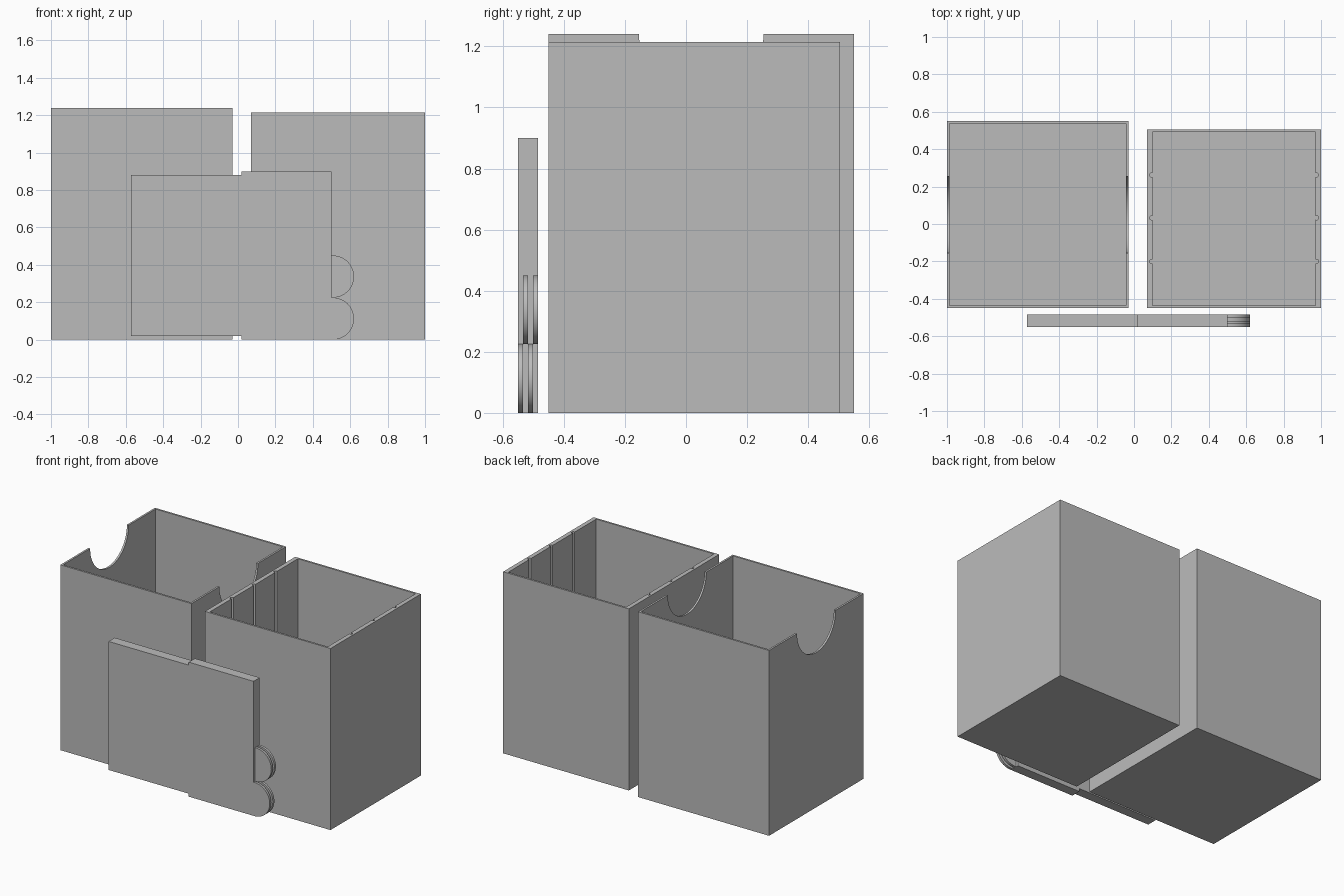
import bpy
import bmesh
import math
from mathutils import Matrix, Vector

cube = bpy.data.objects.get("Cube")
if cube:
    bpy.data.objects.remove(cube, do_unlink=True)

GREY = (0.5, 0.5, 0.5, 1.0)
grey = bpy.data.materials.new("plain_grey")
grey.use_nodes = True
grey.diffuse_color = GREY
grey.node_tree.nodes["Principled BSDF"].inputs["Base Color"].default_value = GREY


def to_object(name, bm):
    bmesh.ops.recalc_face_normals(bm, faces=bm.faces)
    mesh = bpy.data.meshes.new(name)
    bm.to_mesh(mesh)
    bm.free()
    mesh.materials.append(grey)
    obj = bpy.data.objects.new(name, mesh)
    bpy.context.collection.objects.link(obj)
    return obj


def block(name, low, high):
    low, high = Vector(low), Vector(high)
    bm = bmesh.new()
    place = Matrix.Translation((low + high) / 2) @ Matrix.Diagonal((*(high - low), 1))
    bmesh.ops.create_cube(bm, size=1, matrix=place)
    return to_object(name, bm)


def cylinder(name, centre, radius, length, axis, sides):
    bm = bmesh.new()
    turn = Matrix.Rotation(math.pi / 2, 4, "Y") if axis == "X" else Matrix()
    bmesh.ops.create_cone(bm, cap_ends=True, segments=sides, radius1=radius, radius2=radius,
                          depth=length, matrix=Matrix.Translation(centre) @ turn)
    return to_object(name, bm)


def activate(obj):
    bpy.ops.object.select_all(action="DESELECT")
    obj.select_set(True)
    bpy.context.view_layer.objects.active = obj


def cut(obj, cutter):
    activate(obj)
    mod = obj.modifiers.new("cut", "BOOLEAN")
    mod.operation = "DIFFERENCE"
    mod.solver = "EXACT"
    mod.object = cutter
    bpy.ops.object.modifier_apply(modifier=mod.name)
    bpy.data.objects.remove(cutter, do_unlink=True)


def smooth(obj):
    activate(obj)
    bpy.ops.object.shade_smooth_by_angle(angle=math.radians(30))


def open_box(name, low, high, side_wall, wall):
    box = block(name, low, high)
    inside_low = Vector(low) + Vector((side_wall, wall, wall))
    inside_high = Vector((high[0] - side_wall, high[1] - wall, high[2] + 0.2))
    cut(box, block("hollow_cutter", inside_low, inside_high))
    return box


# Outer sleeve with a half-round finger notch in each side wall
sleeve = open_box("outer_sleeve", (-1, -0.45, 0), (-0.03, 0.55, 1.24), 0.013, 0.013)
cut(sleeve, cylinder("notch_cutter", (-0.515, 0.05, 1.24), 0.204, 1.3, "X", 96))
smooth(sleeve)

# Inner tray with round divider grooves down both thick side walls
tray = open_box("inner_tray", (0.07, -0.45, 0), (1, 0.505, 1.215), 0.029, 0.013)
for y in (-0.2, 0.033, 0.262):
    for x in (0.094, 0.976):
        cut(tray, cylinder("groove_cutter", (x, y, 0.707), 0.011, 1.4, "Z", 20))
smooth(tray)


# Divider cards: stepped plate with one rounded tab, alternating low and high
def divider(name, front, thickness, tab_bottom):
    radius, left, step, right = 0.1125, -0.573, 0.02, 0.5
    outline = [(left, 0.88), (left, 0.02), (step, 0.02), (step, 0)]
    if tab_bottom > 0:
        outline += [(right, 0), (right, tab_bottom)]
    else:
        outline += [(right, 0)]
    for i in range(33):
        a = -math.pi / 2 + math.pi * i / 32
        outline.append((right + 0.0075 + radius * math.cos(a),
                        tab_bottom + radius + radius * math.sin(a)))
    outline += [(right, tab_bottom + 2 * radius), (right, 0.9), (step, 0.9), (step, 0.88)]
    bm = bmesh.new()
    face = bm.faces.new([bm.verts.new((x, front, z)) for x, z in outline])
    sweep = bmesh.ops.extrude_face_region(bm, geom=[face])
    moved = [v for v in sweep["geom"] if isinstance(v, bmesh.types.BMVert)]
    bmesh.ops.translate(bm, vec=(0, thickness, 0), verts=moved)
    smooth(to_object(name, bm))


CARD = 0.0163
for i in range(4):
    divider(f"divider_card_{i + 1}", -0.55 + i * CARD, CARD, 0.225 * (i % 2))
